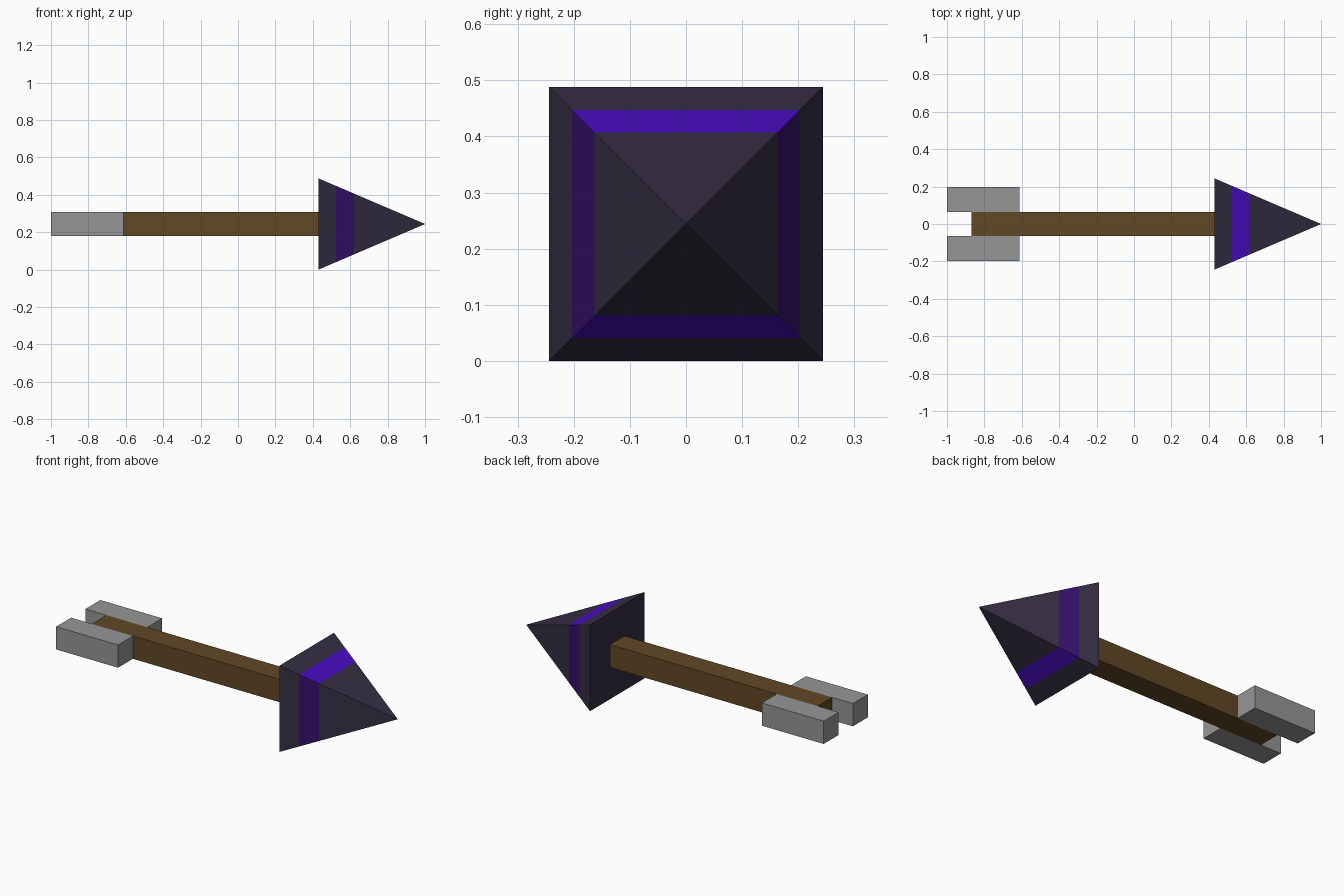
import bpy
from mathutils import Vector

cube = bpy.data.objects.get("Cube")
if cube:
    bpy.data.objects.remove(cube, do_unlink=True)


def material(name, hex_colour):
    """Flat material from an sRGB hex value, stored as linear."""
    channels = [int(hex_colour[i:i + 2], 16) / 255 for i in (0, 2, 4)]
    colour = [((c + 0.055) / 1.055) ** 2.4 if c > 0.04 else c / 12.92 for c in channels] + [1]
    mat = bpy.data.materials.new(name)
    mat.use_nodes = True
    mat.diffuse_color = colour
    mat.node_tree.nodes["Principled BSDF"].inputs["Base Color"].default_value = colour
    return mat


def mesh_object(name, verts, faces, materials):
    mesh = bpy.data.meshes.new(name)
    mesh.from_pydata(verts, [], faces)
    for mat in materials:
        mesh.materials.append(mat)
    obj = bpy.data.objects.new(name, mesh)
    bpy.context.collection.objects.link(obj)
    return obj


def box(name, low, high, mat):
    bpy.ops.mesh.primitive_cube_add(size=1)
    obj = bpy.context.object
    obj.name = name
    low, high = Vector(low), Vector(high)
    for v in obj.data.vertices:
        v.co = [(a + b) / 2 + c * (b - a) for a, b, c in zip(low, high, v.co)]
    obj.data.materials.append(mat)
    return obj


wood = material("brown wood", "614824")
grey = material("grey fletching", "969696")
stone = material("dark stone", "352E43")
bright = material("bright purple", "4A0DC4")
deep = material("deep purple", "35106C")

MID, HALF = 0.244, 0.0645     # axis height, shaft half width
BASE, TIP = 0.43, 1.0         # head ends along x

# Shaft
box("shaft", (-0.87, -HALF, MID - HALF), (BASE, HALF, MID + HALF), wood)

# Fletching blocks on both sides of the shaft end
for side, name in ((1, "left_fletching"), (-1, "right_fletching")):
    ys = sorted((side * HALF, side * 0.197))
    box(name, (-1, ys[0], MID - HALF), (-0.613, ys[1], MID + HALF), grey)

# Pyramid head, built from square rings with a painted band
rings = [BASE, 0.525, 0.62]
corners = ((-1, -1), (1, -1), (1, 1), (-1, 1))
verts = []
for x in rings:
    r = MID * (TIP - x) / (TIP - BASE)
    verts += [(x, y * r, MID + z * r) for y, z in corners]
verts.append((TIP, 0, MID))

faces = [(3, 2, 1, 0)]
for ring in range(2):
    for i in range(4):
        a, b = ring * 4 + i, ring * 4 + (i + 1) % 4
        faces.append((a, b, b + 4, a + 4))
faces += [(8 + i, 8 + (i + 1) % 4, 12) for i in range(4)]
head = mesh_object("arrow_head", verts, faces, [stone, bright, deep])

# Band faces: bright above and below, deep on the sides
for poly in head.data.polygons:
    if rings[1] < poly.center.x < rings[2] and len(poly.vertices) == 4:
        poly.material_index = 1 if abs(poly.normal.z) > 0.5 else 2
